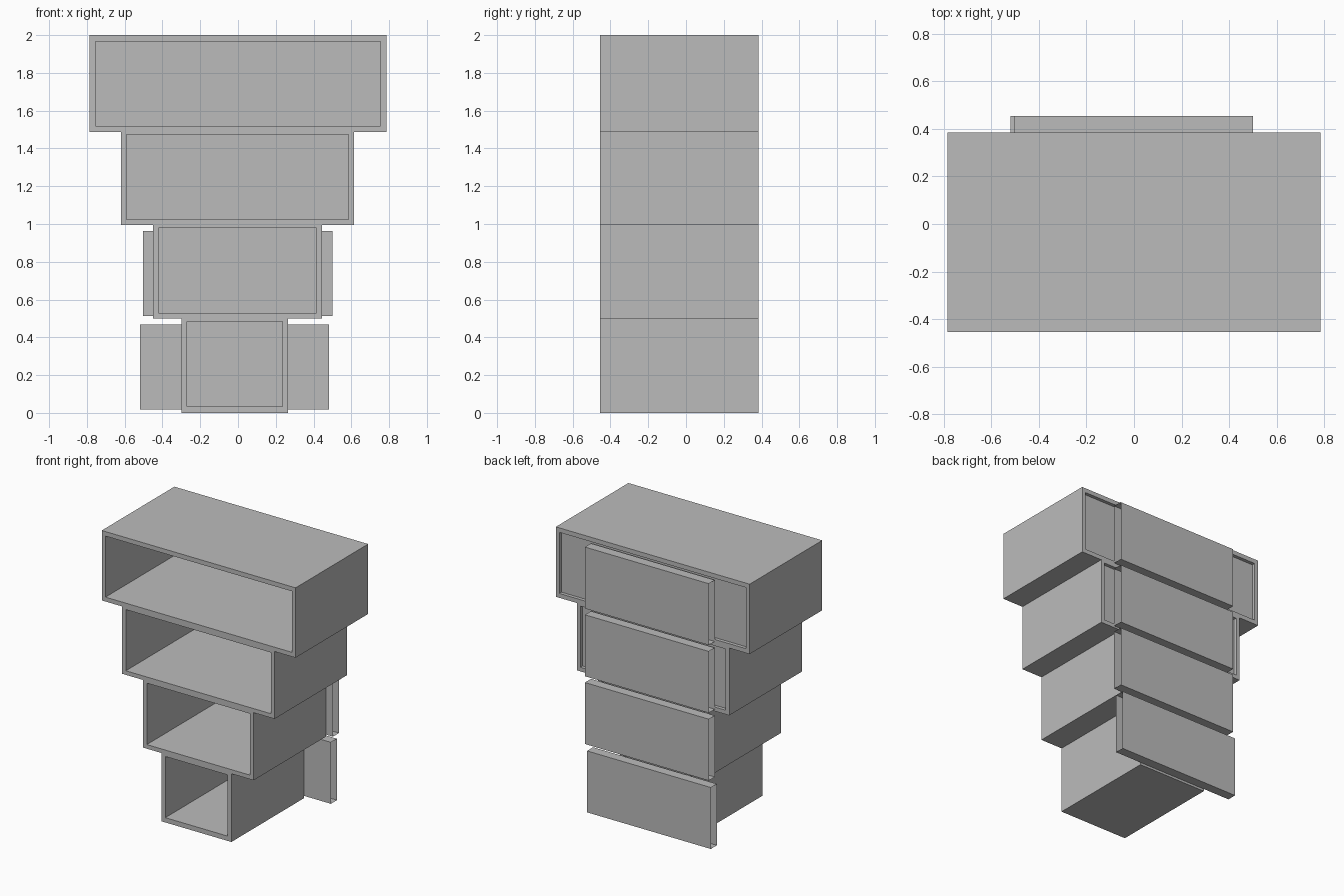
import bpy
import bmesh
from mathutils import Vector

cube = bpy.data.objects.get("Cube")
if cube:
    bpy.data.objects.remove(cube, do_unlink=True)

grey = bpy.data.materials.new("plain grey")
grey.use_nodes = True
grey.diffuse_color = (0.5, 0.5, 0.5, 1)
bsdf = next(n for n in grey.node_tree.nodes if n.type == 'BSDF_PRINCIPLED')
bsdf.inputs["Base Color"].default_value = grey.diffuse_color
bsdf.inputs["Roughness"].default_value = 0.8

FRONT, BACK, REAR = -0.455, 0.385, 0.455
WALL = 0.03      # side board thickness
RECESS = 0.025   # depth of the back board behind the rim


def board(name, x, y, z, open_ends=False):
    """Box between the given (low, high) limits; optionally without end caps."""
    bm = bmesh.new()
    bmesh.ops.create_cube(bm, size=1)
    for v in bm.verts:
        v.co = Vector([lim[0] if c < 0 else lim[1]
                       for c, lim in zip(v.co, (x, y, z))])
    bm.normal_update()
    if open_ends:
        ends = [f for f in bm.faces if abs(f.normal.x) > 0.5]
        bmesh.ops.delete(bm, geom=ends, context='FACES_ONLY')
    mesh = bpy.data.meshes.new(name)
    bm.to_mesh(mesh)
    bm.free()
    mesh.materials.append(grey)
    obj = bpy.data.objects.new(name, mesh)
    bpy.context.collection.objects.link(obj)
    return obj


def cubby(name, x, z, opening):
    """Open-fronted box with a back board set in behind a rim."""
    inner = (x[0] + WALL, x[1] - WALL)
    depth = (FRONT, BACK)
    board(name + "_right_side", (x[0], inner[0]), depth, z)
    board(name + "_left_side", (inner[1], x[1]), depth, z)
    board(name + "_floor", inner, depth, (z[0], opening[0]))
    board(name + "_top", inner, depth, (opening[1], z[1]))
    board(name + "_back", inner, (BACK - RECESS - 0.01, BACK - RECESS), opening)


# Stacked boxes, widening upwards: width limits, height limits, opening limits
tiers = [
    ("bottom_box", (-0.30, 0.265), (0, 0.50), (0.035, 0.483)),
    ("lower_box", (-0.45, 0.445), (0.50, 0.995), (0.53, 0.98)),
    ("upper_box", (-0.62, 0.615), (0.995, 1.488), (1.025, 1.473)),
    ("top_box", (-0.785, 0.785), (1.488, 2.0), (1.52, 1.967)),
]

for i, (name, x, z, opening) in enumerate(tiers):
    cubby(name, x, z, opening)
    # Hollow rear panel behind each box, open at both ends
    shift = -0.017 if i == 0 else 0
    base = 0.017 + 0.496 * i
    board(name + "_rear_panel", (-0.503 + shift, 0.5 + shift), (BACK, REAR),
          (base, base + 0.45), open_ends=True)
